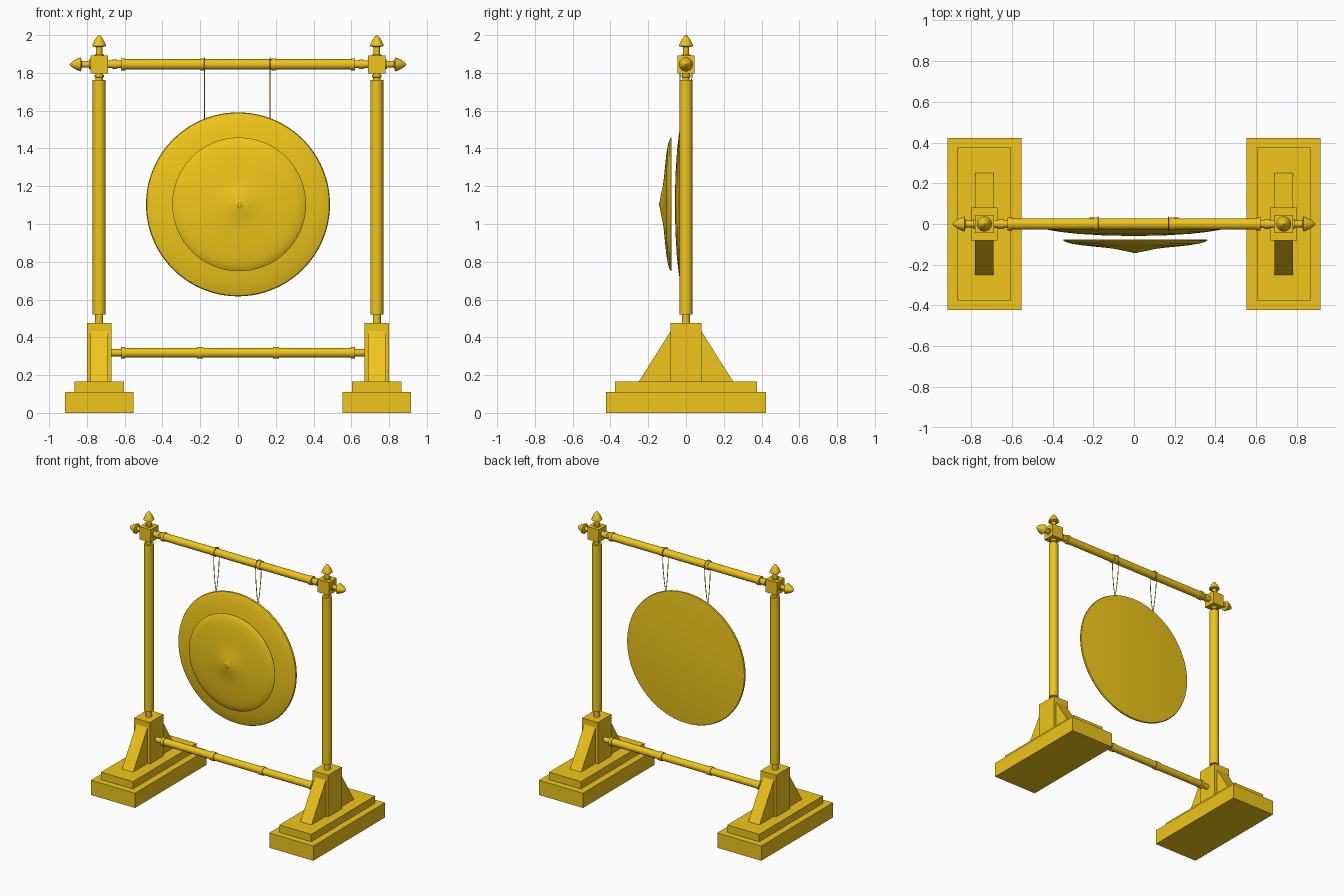
import bpy, bmesh, math
from mathutils import Matrix

if "Cube" in bpy.data.objects:
    bpy.data.objects.remove(bpy.data.objects["Cube"])

gold = bpy.data.materials.new("gold")
gold.diffuse_color = (0.87, 0.56, 0.01, 1)
gold.use_nodes = True
gold.node_tree.nodes["Principled BSDF"].inputs["Base Color"].default_value = gold.diffuse_color

ALONG = {"z": Matrix.Identity(4),
         "x": Matrix.Rotation(math.pi / 2, 4, "Y"),
         "-x": Matrix.Rotation(-math.pi / 2, 4, "Y"),
         "-y": Matrix.Rotation(math.pi / 2, 4, "X")}


def finish(name, bm, smooth=False):
    bmesh.ops.recalc_face_normals(bm, faces=bm.faces)
    mesh = bpy.data.meshes.new(name)
    bm.to_mesh(mesh)
    bm.free()
    ob = bpy.data.objects.new(name, mesh)
    bpy.context.collection.objects.link(ob)
    mesh.materials.append(gold)
    if smooth:
        bpy.ops.object.select_all(action="DESELECT")
        ob.select_set(True)
        bpy.context.view_layer.objects.active = ob
        bpy.ops.object.shade_smooth_by_angle(angle=math.radians(35))
    return ob


def box(name, center, size):
    bm = bmesh.new()
    bmesh.ops.create_cube(bm, size=1, matrix=Matrix.Translation(center) @ Matrix.Diagonal((*size, 1)))
    return finish(name, bm)


def lathe(name, profile, origin, axis="z", sides=32):
    """Spin (radius, height) points around an axis; end points sit on the axis."""
    bm = bmesh.new()
    pts = [(0, profile[0][1])] + profile + [(0, profile[-1][1])]
    vs = [bm.verts.new((r, 0, h)) for r, h in pts]
    edges = [bm.edges.new(p) for p in zip(vs, vs[1:])]
    bmesh.ops.spin(bm, geom=vs + edges, cent=(0, 0, 0), axis=(0, 0, 1), angle=math.tau, steps=sides)
    bmesh.ops.remove_doubles(bm, verts=bm.verts, dist=1e-5)
    bmesh.ops.dissolve_degenerate(bm, edges=bm.edges, dist=1e-6)
    bm.transform(Matrix.Translation(origin) @ ALONG[axis])
    return finish(name, bm, True)


def brace(name, x, side):
    """Sloping triangular brace against the pedestal."""
    bm = bmesh.new()
    prof = [(0.08, 0.165), (0.25, 0.165), (0.08, 0.435)]
    f = bm.faces.new([bm.verts.new((x - 0.046, side * y, z)) for y, z in prof])
    ext = bmesh.ops.extrude_face_region(bm, geom=[f])
    bmesh.ops.translate(bm, vec=(0.092, 0, 0), verts=[g for g in ext["geom"] if isinstance(g, bmesh.types.BMVert)])
    return finish(name, bm)


def rail(name, z, r, ring, neck, neck_end, mids, sides=32):
    """Horizontal rail with raised rings and thin ends."""
    half = [(neck, neck_end), (neck, 0.62), (ring, 0.62), (ring, 0.598), (r, 0.598),
            (r, mids[1]), (ring, mids[1]), (ring, mids[0]), (r, mids[0])]
    lathe(name, [(a, -h) for a, h in half] + half[::-1], (0, 0, z), "x", sides)


RAIL_Z = 1.845
finial = [(0.025, 0.045), (0.025, 0.053), (0.017, 0.053), (0.017, 0.092), (0.037, 0.097),
          (0.034, 0.108), (0.022, 0.132), (0.009, 0.15), (0.002, 0.156)]
post = [(0.021, 0.475), (0.021, 0.52), (0.034, 0.52), (0.034, 1.762), (0.019, 1.762),
        (0.019, 1.776), (0.025, 1.778), (0.025, 1.788), (0.02, 1.79), (0.02, 1.80)]

# Two stands: stepped feet, pedestals, braces, posts, corner blocks, finials
for tag, s in (("left", -1), ("right", 1)):
    x = s * 0.735
    box(tag + "_foot", (x, 0, 0.055), (0.363, 0.845, 0.11))
    box(tag + "_foot_step", (x, 0, 0.1375), (0.263, 0.75, 0.055))
    box(tag + "_pedestal", (x, 0, 0.32), (0.13, 0.163, 0.31))
    brace(tag + "_front_brace", x, -1)
    brace(tag + "_back_brace", x, 1)
    lathe(tag + "_post", post, (x, 0, 0))
    box(tag + "_corner_block", (x, 0, RAIL_Z), (0.094, 0.09, 0.096))
    lathe(tag + "_top_finial", finial, (x, 0, RAIL_Z))
    lathe(tag + "_side_finial", finial, (x, 0, RAIL_Z), "x" if s > 0 else "-x")
    lathe(tag + "_rail_collar", [(0.025, 0.64), (0.025, 0.665)], (0, 0, RAIL_Z), "x" if s > 0 else "-x")

# Rails
rail("top_rail", RAIL_Z, 0.0275, 0.032, 0.02, 0.70, (0.177, 0.198))
rail("bottom_rail", 0.318, 0.026, 0.031, 0.019, 0.68, (0.185, 0.218))

# Gong: flat-backed dish with a raised plate and boss in front
lathe("gong", [(0.47, -0.005), (0.483, -0.003), (0.487, 0.004), (0.483, 0.012), (0.465, 0.019), (0.42, 0.029),
               (0.36, 0.039), (0.28, 0.048), (0.15, 0.056), (0.05, 0.058)],
      (0, 0, 1.104), "-y", 96)
lathe("gong_plate", [(0.353, 0.076), (0.354, 0.08), (0.34, 0.089), (0.31, 0.097), (0.26, 0.105), (0.2, 0.111),
                     (0.14, 0.117), (0.1, 0.122), (0.06, 0.131), (0.03, 0.137), (0.016, 0.139), (0.012, 0.142)],
      (0.006, 0, 1.104), "-y", 96)

# Hanging cords looped over the rail and down to the gong rim
for tag, x in (("left", -0.177), ("right", 0.169)):
    cu = bpy.data.curves.new(tag + "_cord", "CURVE")
    cu.dimensions = "3D"
    cu.bevel_depth = 0.0025
    cu.bevel_resolution = 2
    arc = [(0.035 * math.cos(a), RAIL_Z + 0.035 * math.sin(a))
           for a in (math.pi * i / 12 for i in range(13))]
    path = [(-0.004, 1.55), (0.012, 1.62), (0.028, 1.73)] + arc + [(-0.03, 1.73), (-0.018, 1.62)]
    sp = cu.splines.new("POLY")
    sp.points.add(len(path) - 1)
    sp.use_cyclic_u = True
    for p, (y, z) in zip(sp.points, path):
        p.co = (x, y, z, 1)
    cu.materials.append(gold)
    bpy.context.collection.objects.link(bpy.data.objects.new(tag + "_cord", cu))
